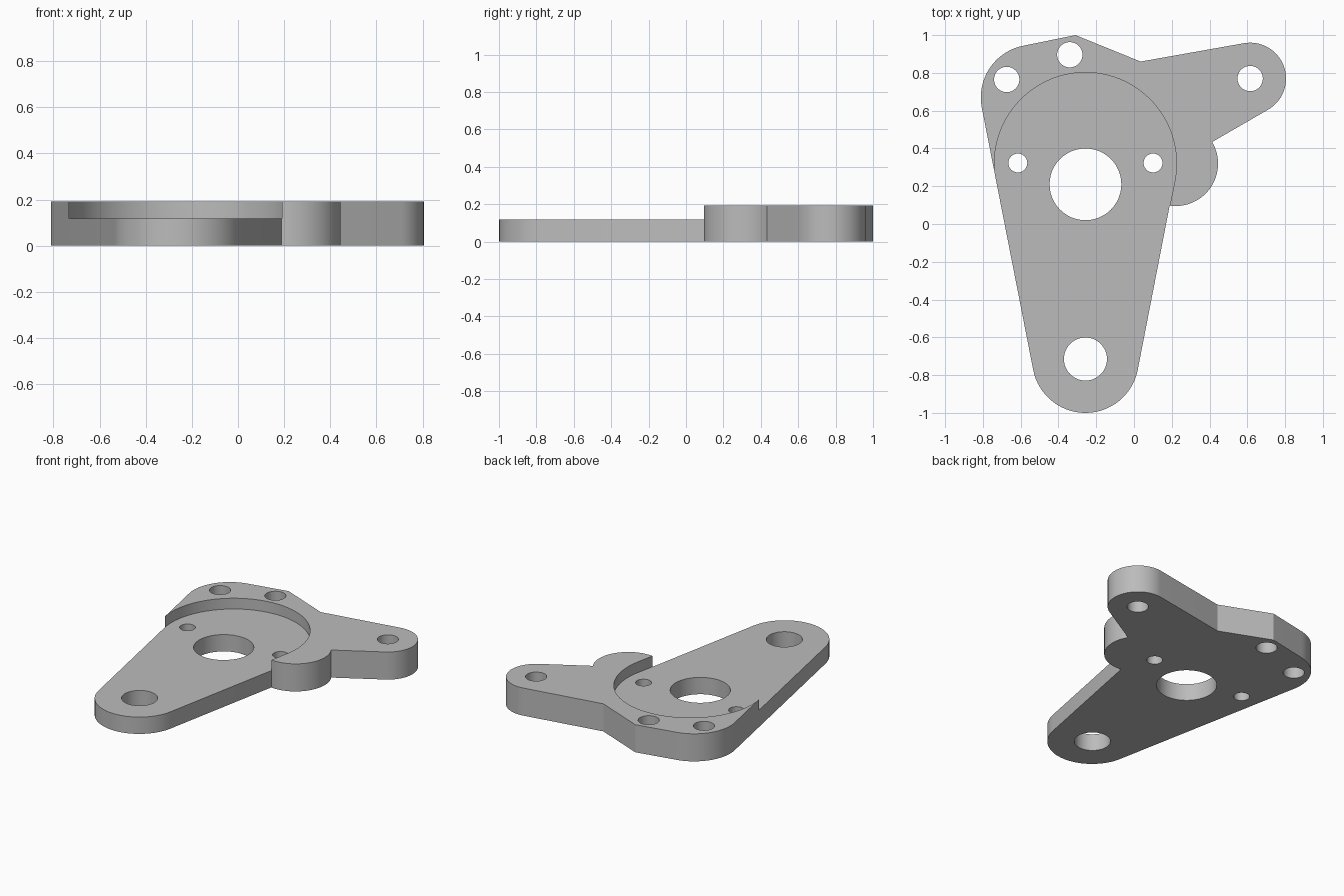
import bpy, bmesh
from math import cos, sin, radians

cube = bpy.data.objects.get("Cube")
if cube:
    bpy.data.objects.remove(cube)

TOP, FLOOR = 0.192, 0.117   # full thickness and recessed thickness
AXIS = -0.257               # centre line of the arm

grey = bpy.data.materials.new("plain grey")
grey.use_nodes = True
grey.diffuse_color = (0.5, 0.5, 0.5, 1)
grey.node_tree.nodes["Principled BSDF"].inputs["Base Color"].default_value = (0.5, 0.5, 0.5, 1)


def arc(x, y, r, start, end, steps=32):
    """Points on an arc, angles in degrees."""
    angles = [radians(start + (end - start) * i / steps) for i in range(steps + 1)]
    return [(x + r * cos(a), y + r * sin(a)) for a in angles]


def prism(name, outline, low, high):
    """Upright solid with the given counter-clockwise outline."""
    bm = bmesh.new()
    face = bm.faces.new([bm.verts.new((x, y, low)) for x, y in outline])
    up = bmesh.ops.extrude_face_region(bm, geom=[face])["geom"]
    bmesh.ops.translate(bm, vec=(0, 0, high - low),
                        verts=[v for v in up if isinstance(v, bmesh.types.BMVert)])
    bmesh.ops.recalc_face_normals(bm, faces=bm.faces)
    mesh = bpy.data.meshes.new(name)
    bm.to_mesh(mesh)
    bm.free()
    mesh.materials.append(grey)
    obj = bpy.data.objects.new(name, mesh)
    bpy.context.collection.objects.link(obj)
    return obj


def cut(target, cutter):
    mod = target.modifiers.new(cutter.name, "BOOLEAN")
    mod.operation = "DIFFERENCE"
    mod.solver = "EXACT"
    mod.object = cutter
    bpy.context.view_layer.objects.active = target
    bpy.ops.object.modifier_apply(modifier=mod.name)
    bpy.data.objects.remove(cutter)


# Plate outline: arm end, side lobe, ear, notch, peak, rounded corner
LEAN = 11.25
outline = arc(AXIS, -0.718, 0.282, 180 + LEAN, 360 - LEAN)
outline += arc(0.22, 0.32, 0.225, -98, 30.5)
outline += arc(0.615, 0.77, 0.19, -60, 100)
outline += [(0.035, 0.86), (-0.31, 1.0)]
outline += arc(-0.532, 0.67, 0.279, 90 + LEAN, 180 + LEAN)
plate = prism("mounting_plate", outline, 0, TOP)

# Round recess that runs out along the arm
recess = arc(AXIS, 0.32, 0.482, -LEAN, 180 + LEAN, 64)
recess += [(-1, 0.2), (-1, -1.2), (0.6, -1.2), (0.6, 0.05), (0.188, 0.088)]
cut(plate, prism("recess_cutter", recess, FLOOR, 0.4))

# Through holes: x, y, radius
holes = [(AXIS, 0.21, 0.19), (AXIS, -0.715, 0.114),
         (AXIS - 0.358, 0.323, 0.05), (AXIS + 0.358, 0.323, 0.05),
         (-0.674, 0.765, 0.067), (-0.34, 0.896, 0.067), (0.615, 0.77, 0.067)]
for x, y, r in holes:
    cut(plate, prism("hole_cutter", arc(x, y, r, 0, 360, 48)[:-1], -0.1, 0.4))

# Smooth round walls, sharp rims
bpy.ops.object.select_all(action="DESELECT")
plate.select_set(True)
bpy.context.view_layer.objects.active = plate
bpy.ops.object.shade_smooth_by_angle(angle=radians(20))
